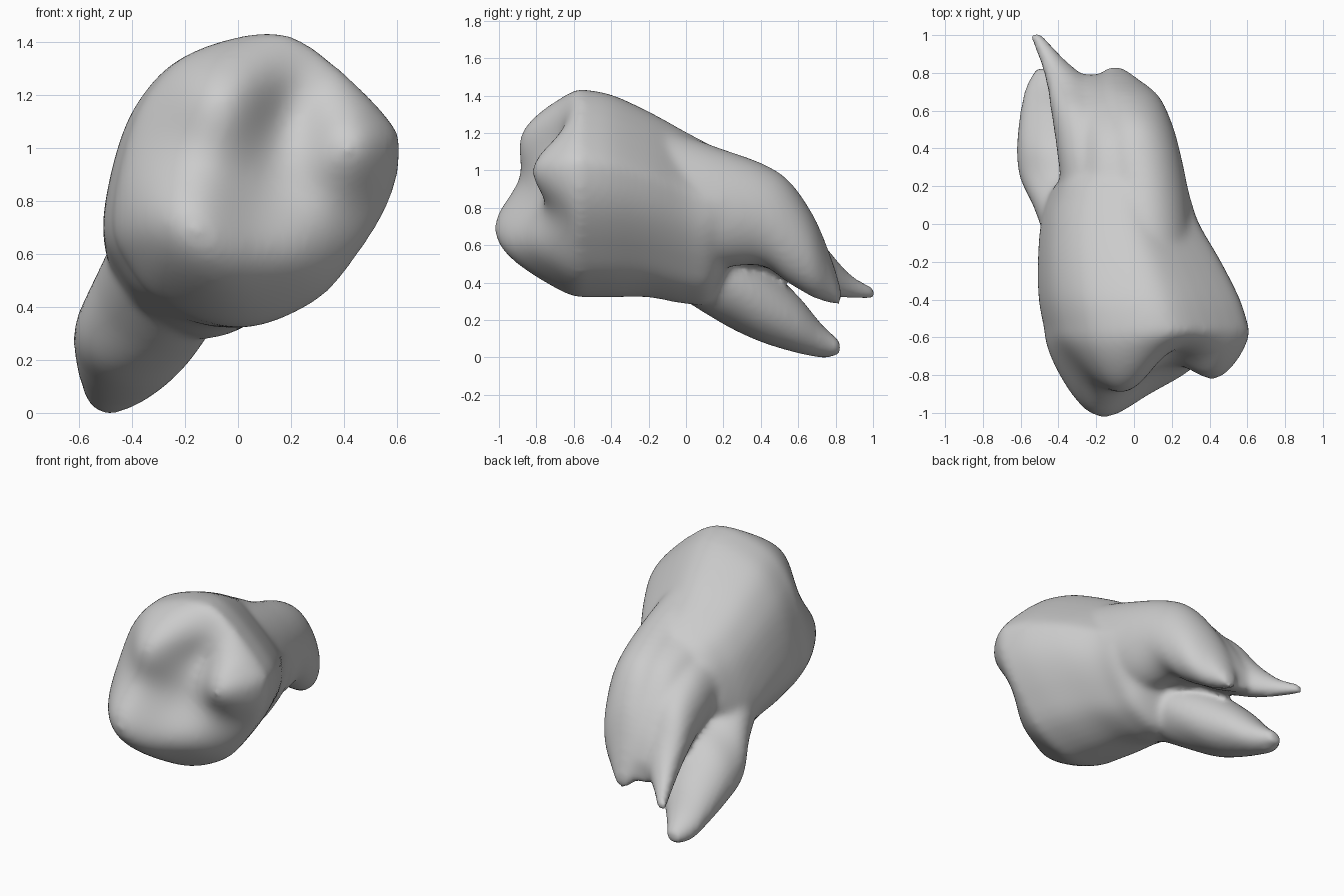
import bpy, bmesh
from math import sin, cos, pi, radians, exp, sqrt
from mathutils import Matrix, Vector

cube = bpy.data.objects.get("Cube")
if cube:
    bpy.data.objects.remove(cube, do_unlink=True)

SEGMENTS = 48
bm = bmesh.new()


def spline(points, steps):
    """Catmull-Rom curve through points; the two end points only steer it."""
    result = []
    for p, q, r, s in zip(points, points[1:], points[2:], points[3:]):
        for k in range(steps):
            t = k / steps
            result.append([(2 * b + (c - a) * t + (2 * a - 5 * b + 4 * c - d) * t * t
                            + (3 * b - a - 3 * c + d) * t ** 3) / 2
                           for a, b, c, d in zip(p, q, r, s)])
    return result


def refine(stations):
    return spline([stations[0], *stations, stations[-1]], 6) + [stations[-1]]


def skin(rings):
    loops = [[bm.verts.new(p) for p in points] for points in rings]
    n = len(loops[0])
    for r, q in zip(loops, loops[1:]):
        for i in range(n):
            j = (i + 1) % n
            bm.faces.new((r[i], r[j], q[j], q[i]))
    bm.faces.new(loops[0][::-1])
    bm.faces.new(loops[-1])


def root(stations, tilt=0):
    """Tilted ellipses along y: (y, x, z, half width, half height)."""
    turn = Matrix.Rotation(-radians(tilt), 3, 'Y')
    angles = [2 * pi * i / SEGMENTS for i in range(SEGMENTS)]
    skin([[turn @ Vector((a * cos(t), 0, b * sin(t))) + Vector((x, y, z))
           for t in angles] for y, x, z, a, b in refine(stations)])


# Crown outline in a unit box, anticlockwise from the right
OUTLINE = [(1, .17), (.93, .41), (.44, .87), (.08, 1), (-.46, .86), (-.75, .59),
           (-.91, .23), (-1, -.28), (-.89, -.57), (-.64, -.84), (-.1, -1),
           (.41, -.82), (.71, -.5), (.93, -.14)]
outline = spline(OUTLINE[-1:] + OUTLINE + OUTLINE[:2], 4)

# Crown and neck: y, then left, right, bottom and top limits
CROWN = [(-.56, -.475, .61, .32, 1.435),
         (-.40, -.505, .56, .32, 1.405),
         (-.20, -.51, .46, .32, 1.315),
         (0, -.495, .345, .285, 1.205),
         (.13, -.46, .30, .30, 1.135),
         (.24, -.39, .26, .50, 1.06),
         (.34, -.25, .12, .62, .92)]
body = [[Vector(((x0 + x1 + u * (x1 - x0)) / 2, y, (z0 + z1 + v * (z1 - z0)) / 2))
         for u, v in outline] for y, x0, x1, z0, z1 in refine(CROWN)]

# Cusps and a groove on the biting surface: x, z, height, spread
CUSPS = [(-.20, .72, .38, .20), (-.05, 1.18, .27, .18), (.43, 1.01, .22, .15),
         (.22, .62, .17, .16), (-.05, .50, .12, .15), (.20, 1.13, -.08, .10)]


def bite_depth(x, z):
    return .04 + sum(h * exp(-((x - cx) ** 2 + (z - cz) ** 2) / (2 * w * w))
                     for cx, cz, h, w in CUSPS)


# Rounded biting surface closing the front of the crown
rim, centre = body[0], Vector((.06, -.56, .875))
cap = []
for k in range(1, 28):
    s = cos(k / 28 * pi / 2)
    points = [centre.lerp(p, s) for p in rim]
    for p in points:
        p.y -= sqrt(1 - s ** 8) * bite_depth(p.x, p.z)
    cap.append(points)
skin(cap[::-1] + body)

# Lower root
root([(-.12, -.21, .62, .25, .24),
      (.08, -.28, .49, .25, .24),
      (.25, -.34, .37, .275, .21),
      (.42, -.385, .285, .24, .205),
      (.60, -.43, .175, .175, .15),
      (.73, -.47, .085, .105, .085),
      (.825, -.475, .05, .045, .04)], tilt=22)

# Upper root, wide half
root([(-.15, .04, .92, .27, .32),
      (.15, .05, .81, .24, .32),
      (.40, .02, .765, .22, .275),
      (.55, .00, .67, .195, .275),
      (.68, -.04, .54, .17, .22),
      (.77, -.09, .42, .11, .13),
      (.83, -.10, .32, .04, .045)])

# Web joining the two halves of the upper root
root([(0, -.10, .82, .24, .28),
      (.25, -.10, .78, .22, .27),
      (.45, -.11, .72, .20, .25),
      (.60, -.14, .60, .19, .22),
      (.72, -.19, .48, .15, .15),
      (.79, -.23, .40, .10, .07)])

# Upper root, slender half
root([(-.10, -.21, .82, .25, .28),
      (.15, -.19, .77, .20, .24),
      (.40, -.24, .70, .17, .22),
      (.60, -.29, .59, .15, .20),
      (.75, -.35, .46, .115, .13),
      (.88, -.44, .38, .065, .065),
      (1.01, -.525, .34, .035, .035)])

bmesh.ops.recalc_face_normals(bm, faces=bm.faces)
mesh = bpy.data.meshes.new("molar_tooth")
bm.to_mesh(mesh)
bm.free()
tooth = bpy.data.objects.new("molar_tooth", mesh)
bpy.context.collection.objects.link(tooth)

# Fuse the parts and soften the joins
remesh = tooth.modifiers.new("fuse", 'REMESH')
remesh.mode = 'VOXEL'
remesh.voxel_size = .02
remesh.use_smooth_shade = True
soften = tooth.modifiers.new("soften", 'SMOOTH')
soften.factor = .5
soften.iterations = 14

# Plain grey surface
grey = bpy.data.materials.new("light_grey")
grey.use_nodes = True
colour = (.6, .6, .6, 1)
grey.diffuse_color = colour
grey.node_tree.nodes["Principled BSDF"].inputs["Base Color"].default_value = colour
tooth.data.materials.append(grey)
